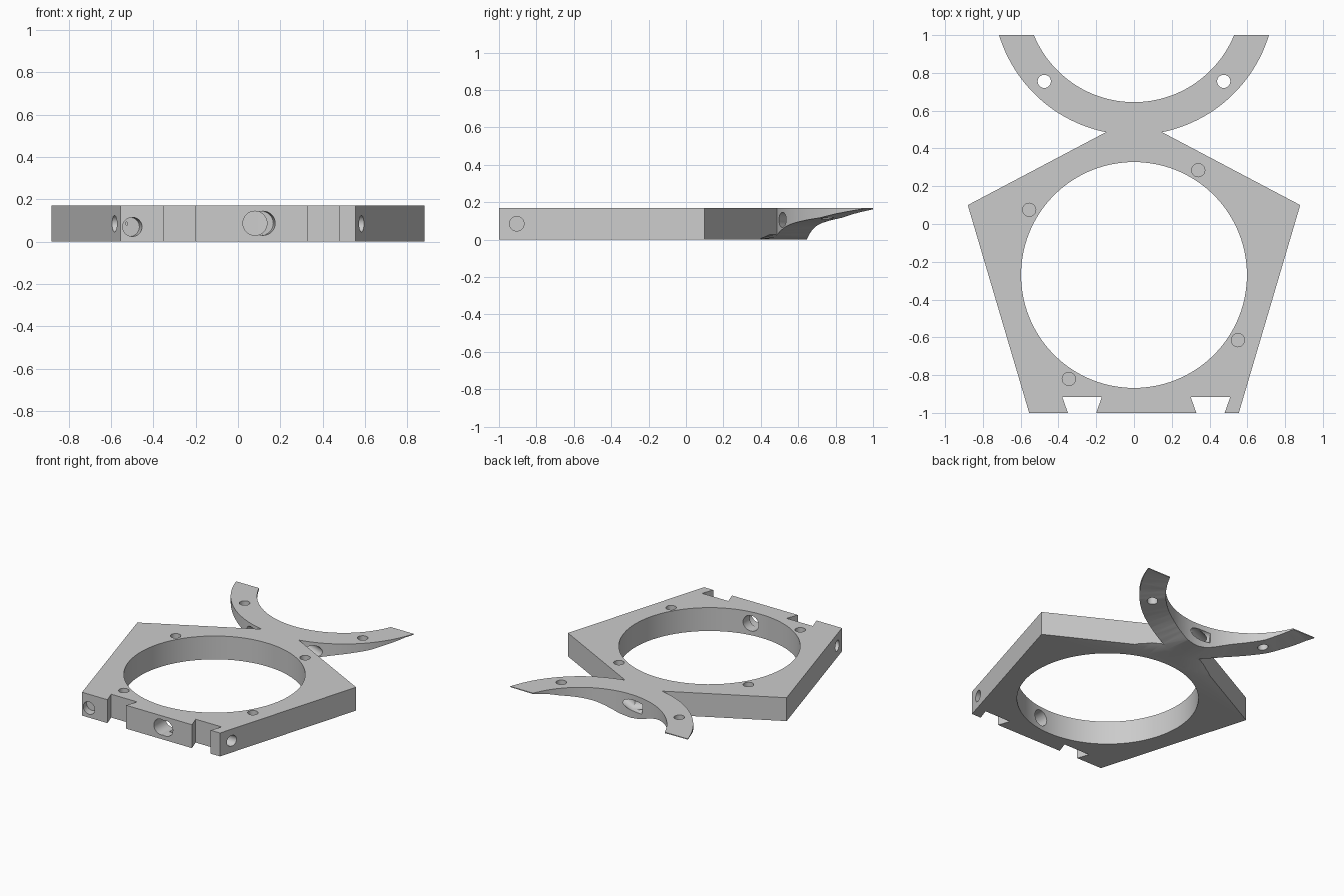
import bpy
import bmesh
from math import sin, cos, radians, acos, degrees
from mathutils import Vector

cube = bpy.data.objects.get("Cube")
if cube:
    bpy.data.objects.remove(cube, do_unlink=True)

HEIGHT = 0.17
CRADLE_Y, R_IN, R_OUT = 1.218, 0.573, 0.747

grey = bpy.data.materials.new("light_grey")
grey.use_nodes = True
grey.diffuse_color = (0.6, 0.6, 0.6, 1)
grey.node_tree.nodes["Principled BSDF"].inputs["Base Color"].default_value = (0.6, 0.6, 0.6, 1)


def finish(bm, name):
    bmesh.ops.recalc_face_normals(bm, faces=bm.faces)
    mesh = bpy.data.meshes.new(name)
    bm.to_mesh(mesh)
    bm.free()
    mesh.materials.append(grey)
    obj = bpy.data.objects.new(name, mesh)
    bpy.context.scene.collection.objects.link(obj)
    return obj


def polar(angle, radius):
    """Point on the cradle arc; zero degrees points at the plate."""
    a = radians(angle)
    return radius * sin(a), CRADLE_Y - radius * cos(a)


def arc(start, end, radius, steps):
    return [polar(start + (end - start) * i / steps, radius) for i in range(steps + 1)]


def drill(start, end, radius, sides=32):
    """Cylinder cutter between two points."""
    a, b = Vector(start), Vector(end)
    bm = bmesh.new()
    bmesh.ops.create_cone(bm, cap_ends=True, segments=sides, radius1=radius,
                          radius2=radius, depth=(b - a).length)
    turn = (b - a).to_track_quat('Z', 'Y').to_matrix().to_4x4()
    bm.transform(turn)
    bmesh.ops.translate(bm, verts=bm.verts, vec=(a + b) / 2)
    return finish(bm, "drill_cutter")


def cut(target, cutter):
    mod = target.modifiers.new("cut", 'BOOLEAN')
    mod.operation = 'DIFFERENCE'
    mod.solver = 'EXACT'
    mod.object = cutter
    bpy.context.view_layer.objects.active = target
    bpy.ops.object.modifier_apply(modifier=mod.name)
    bpy.data.objects.remove(cutter, do_unlink=True)


# Pentagon plate with two dovetail slots, joined to the open cradle
outer_end = degrees(acos((CRADLE_Y - 1) / R_OUT))
inner_end = degrees(acos((CRADLE_Y - 1) / R_IN))
outline = [(-0.555, -1)]
for x in (-0.275, 0.405):
    outline += [(x - 0.075, -1), (x - 0.105, -0.915), (x + 0.105, -0.915), (x + 0.075, -1)]
outline += [(0.555, -1), (0.88, 0.1)]
outline += arc(11.5, outer_end, R_OUT, 24)
outline += arc(inner_end, -inner_end, R_IN, 48)
outline += arc(-outer_end, -11.5, R_OUT, 24)
outline += [(-0.88, 0.1)]

bm = bmesh.new()
base = bm.faces.new([bm.verts.new((x, y, 0)) for x, y in outline])
top = bmesh.ops.extrude_face_region(bm, geom=[base])
bmesh.ops.translate(bm, vec=(0, 0, HEIGHT),
                    verts=[v for v in top["geom"] if isinstance(v, bmesh.types.BMVert)])
frame = finish(bm, "mounting_frame")

# Large ring opening
cut(frame, drill((0, -0.27, -0.1), (0, -0.27, 0.3), 0.598, 96))

# Underside of the cradle arms thins out towards the tips
profile = [(0, -0.002), (8, 0.01), (17, 0.045), (23, 0.068), (30, 0.087), (40, 0.105),
           (48, 0.117), (56, 0.138), (68, 0.163), (80, 0.168)]


def underside(angle):
    angle = abs(angle)
    for (a0, z0), (a1, z1) in zip(profile, profile[1:]):
        if angle <= a1:
            return z0 + (z1 - z0) * (angle - a0) / (a1 - a0)


bm = bmesh.new()
columns = []
for angle in range(-80, 81, 4):
    z = underside(angle)
    section = [(0.55, -0.1), (0.55, z), (0.755, z), (0.89, -0.002), (0.89, -0.1)]
    columns.append([bm.verts.new((*polar(angle, r), h)) for r, h in section])
for a, b in zip(columns, columns[1:]):
    for i in range(5):
        j = (i + 1) % 5
        bm.faces.new((a[i], a[j], b[j], b[i]))
bm.faces.new(columns[0])
bm.faces.new(columns[-1])
bmesh.ops.triangulate(bm, faces=bm.faces)
cut(frame, finish(bm, "underside_cutter"))

# Through holes in the cradle arms
for x in (-0.475, 0.475):
    cut(frame, drill((x, 0.755, -0.1), (x, 0.755, 0.3), 0.035))

# Blind holes in the top of the plate
for x, y in ((-0.555, 0.075), (0.34, 0.285), (-0.345, -0.82), (0.55, -0.615)):
    cut(frame, drill((x, y, 0.07), (x, y, 0.3), 0.035))

# Blind holes in the slanted sides
for s in (-1, 1):
    cut(frame, drill((s * 0.7, -0.905, 0.085), (s * 0.525, -0.905, 0.085), 0.039))

# Front passage into the ring, with an offset outer pocket
cut(frame, drill((0.08, -1.1, 0.087), (0.08, -0.75, 0.087), 0.057))
cut(frame, drill((0.13, -1.1, 0.087), (0.11, -0.93, 0.087), 0.057))

# Slanted blind hole at the front corner
cut(frame, drill((-0.48, -1.1, 0.07), (-0.51, -0.94, 0.07), 0.045))

# Angled tunnels through the neck of the cradle
cut(frame, drill((0.34, 0.476, 0.11), (-0.1, 0.672, 0.09), 0.04))
cut(frame, drill((-0.34, 0.476, 0.11), (0, 0.628, 0.095), 0.04))

# Shading
bpy.ops.object.select_all(action='DESELECT')
frame.select_set(True)
bpy.context.view_layer.objects.active = frame
bpy.ops.object.shade_smooth_by_angle(angle=radians(30))
